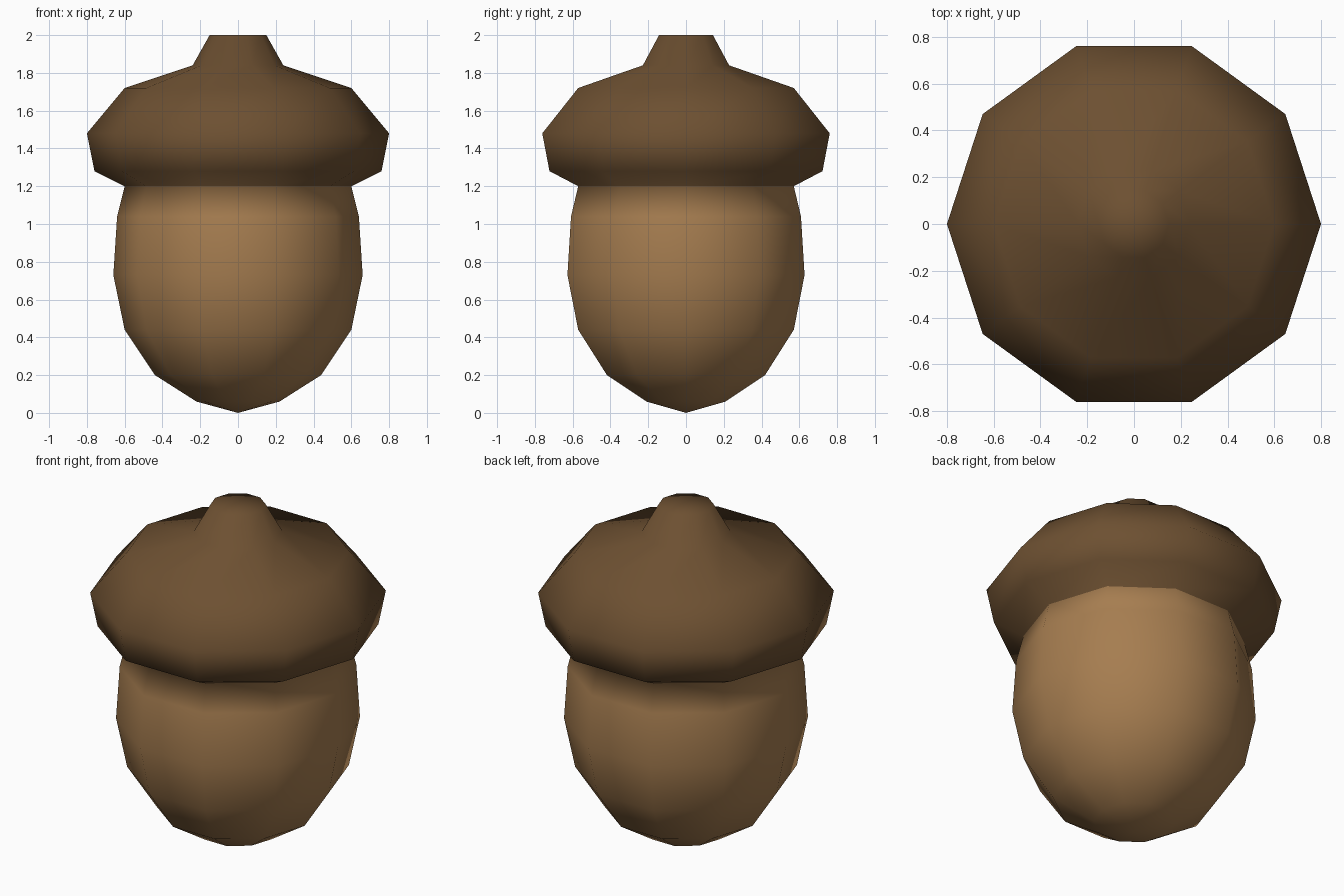
import bpy
import bmesh
from math import cos, sin, tau

cube = bpy.data.objects.get("Cube")
if cube:
    bpy.data.objects.remove(cube, do_unlink=True)

SIDES = 10
SEAM = 1.2  # height where the nut meets its cap


def make_material(name, colour):
    mat = bpy.data.materials.new(name)
    mat.use_nodes = True
    mat.diffuse_color = colour
    mat.node_tree.nodes["Principled BSDF"].inputs["Base Color"].default_value = colour
    return mat


# Radius and height of each ring, from the nut's tip to the stem's end
nut_profile = [(0.22, 0.06), (0.44, 0.2), (0.6, 0.44), (0.66, 0.73), (0.64, 1.04), (0.6, SEAM)]
cap_profile = [(0.76, 1.28), (0.8, 1.48), (0.6, 1.72), (0.24, 1.84), (0.15, 2.0)]

bm = bmesh.new()
rings = [
    [bm.verts.new((r * cos(tau * i / SIDES), r * sin(tau * i / SIDES), z)) for i in range(SIDES)]
    for r, z in nut_profile + cap_profile
]
tip = bm.verts.new((0, 0, 0))
stem_end = bm.verts.new((0, 0, 2))

# Walls between rings, with a fan closing each end
for i in range(SIDES):
    j = (i + 1) % SIDES
    for low, high in zip(rings, rings[1:]):
        bm.faces.new((low[i], low[j], high[j], high[i]))
    bm.faces.new((tip, rings[0][j], rings[0][i]))
    bm.faces.new((stem_end, rings[-1][i], rings[-1][j]))

# Cap colour above the seam, nut colour below; smooth all over
for face in bm.faces:
    face.smooth = True
    face.material_index = int(face.calc_center_median().z > SEAM)

mesh = bpy.data.meshes.new("acorn")
bm.to_mesh(mesh)
bm.free()
mesh.materials.append(make_material("nut tan", (0.38, 0.205, 0.08, 1)))
mesh.materials.append(make_material("cap brown", (0.152, 0.08, 0.031, 1)))
acorn = bpy.data.objects.new("acorn", mesh)
bpy.context.collection.objects.link(acorn)
